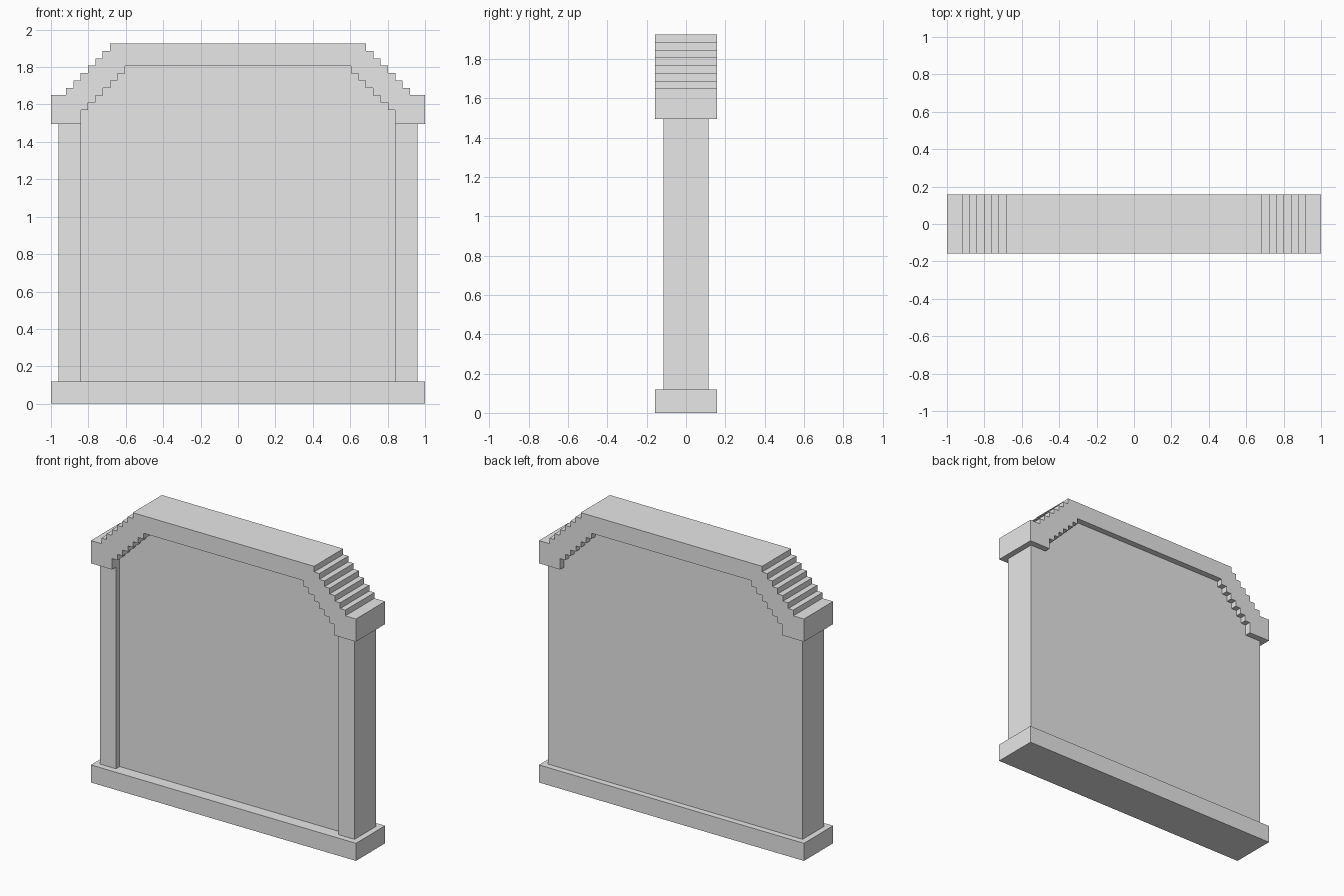
import bpy
import bmesh

cube = bpy.data.objects.get("Cube")
if cube:
    bpy.data.objects.remove(cube, do_unlink=True)

stone = bpy.data.materials.new("plain_grey")
stone.use_nodes = True
GREY = (0.8, 0.8, 0.8, 1)
stone.diffuse_color = GREY
stone.node_tree.nodes["Principled BSDF"].inputs["Base Color"].default_value = GREY

STEP = 0.0393          # rise and run of every arch step
TRIM_Y = 0.157         # half depth of base and arch
BODY_Y = 0.115         # half depth of wall
RECESS_Y = -0.075      # front of the sunken panel
BASE_TOP = 0.12


def mirrored(half):
    """Right-hand outline followed by its mirror image."""
    return half + [(-x, z) for x, z in reversed(half)]


def extrude_profile(name, outline, front, back):
    """Extrude an x-z outline along y."""
    bm = bmesh.new()
    face = bm.faces.new([bm.verts.new((x, front, z)) for x, z in outline])
    result = bmesh.ops.extrude_face_region(bm, geom=[face])
    for v in result["geom"]:
        if isinstance(v, bmesh.types.BMVert):
            v.co.y = back
    bmesh.ops.recalc_face_normals(bm, faces=bm.faces)
    mesh = bpy.data.meshes.new(name)
    bm.to_mesh(mesh)
    bm.free()
    mesh.materials.append(stone)
    obj = bpy.data.objects.new(name, mesh)
    bpy.context.collection.objects.link(obj)
    return obj


def stairs(x, z, count):
    """Points that climb inwards, one run and one rise at a time."""
    points = [(x, z)]
    for _ in range(count):
        x -= STEP
        points.append((x, z))
        z += STEP
        points.append((x, z))
    return points


# Base plinth
extrude_profile("base", mirrored([(1, 0), (1, BASE_TOP)]), -TRIM_Y, TRIM_Y)

# Stepped arch: outer outline over the top, inner outline back underneath
outer = [(1, 1.495), (1, 1.65)] + stairs(0.92 + STEP, 1.65, 7)[1:]
inner = [(0.84, 1.495)] + stairs(0.84, 1.57, 6)
arch_outline = mirrored(outer) + list(reversed(mirrored(inner)))
extrude_profile("stepped_arch", arch_outline, -TRIM_Y, TRIM_Y)

# Wall with side posts, its upper edge buried inside the arch
wall = extrude_profile(
    "wall", mirrored([(0.96, 0.1), (0.96, 1.53), (0.9, 1.6), (0.65, 1.85)]),
    -BODY_Y, BODY_Y)

# Sunken front panel between the posts
cutter = extrude_profile(
    "recess_cutter", mirrored([(0.84, 0.05), (0.84, 2)]), -0.3, RECESS_Y)
cutter.hide_render = True
cut = wall.modifiers.new("recess", 'BOOLEAN')
cut.operation = 'DIFFERENCE'
cut.solver = 'EXACT'
cut.object = cutter
bpy.context.view_layer.objects.active = wall
bpy.ops.object.modifier_apply(modifier=cut.name)
bpy.data.objects.remove(cutter, do_unlink=True)
